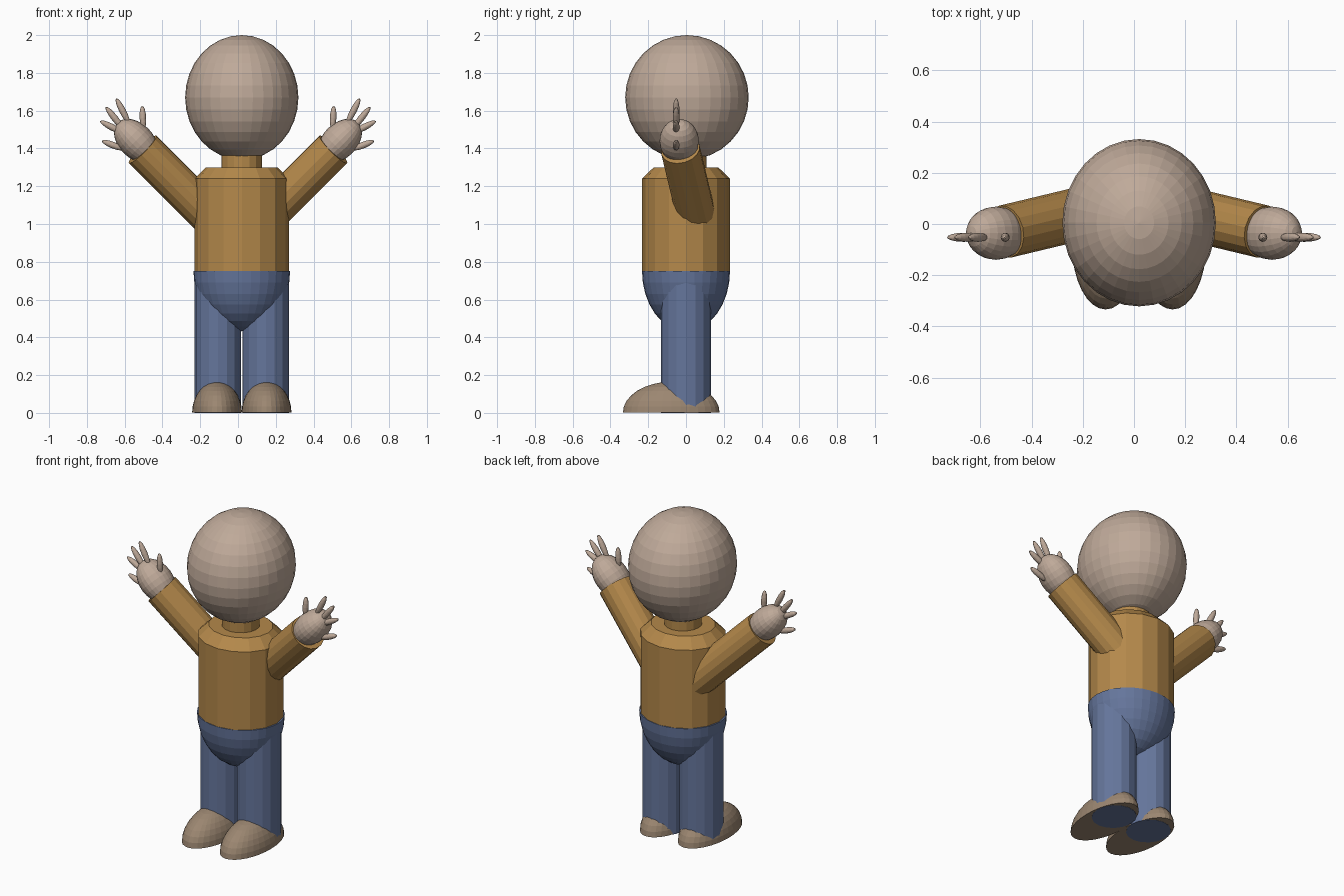
import bpy, bmesh
from math import radians
from mathutils import Matrix, Vector

if "Cube" in bpy.data.objects:
    bpy.data.objects.remove(bpy.data.objects["Cube"])


def material(name, rgb):
    m = bpy.data.materials.new(name)
    m.diffuse_color = (*rgb, 1)
    m.use_nodes = True
    m.node_tree.nodes["Principled BSDF"].inputs["Base Color"].default_value = m.diffuse_color
    return m


SKIN = material("skin", (0.52, 0.40, 0.32))
SWEATER = material("sweater", (0.46, 0.25, 0.07))
DENIM = material("denim", (0.13, 0.18, 0.33))
LEATHER = material("leather", (0.33, 0.24, 0.165))


def finish(name, bm, mat):
    bmesh.ops.recalc_face_normals(bm, faces=bm.faces)
    mesh = bpy.data.meshes.new(name)
    bm.to_mesh(mesh)
    bm.free()
    mesh.materials.append(mat)
    ob = bpy.data.objects.new(name, mesh)
    bpy.context.collection.objects.link(ob)
    return ob


def ellipsoid(name, mat, center, radii, rot=Matrix(), seg=32, rings=16, keep=0):
    """keep: 0 whole, 1 upper half, -1 lower half"""
    bm = bmesh.new()
    bmesh.ops.create_uvsphere(bm, u_segments=seg, v_segments=rings, radius=1)
    if keep:
        r = bmesh.ops.bisect_plane(bm, geom=bm.verts[:] + bm.edges[:] + bm.faces[:], dist=1e-4,
                                   plane_co=(0, 0, 0), plane_no=(0, 0, -keep), clear_outer=True)
        rim = [e for e in bm.edges if e.is_boundary]
        bmesh.ops.holes_fill(bm, edges=rim, sides=0)
    bm.transform(Matrix.Translation(center) @ rot @ Matrix.Diagonal((*radii, 1)))
    return finish(name, bm, mat)


def tube(name, mat, start, end, rx, ry, sides=16):
    a, b = Vector(start), Vector(end)
    d = b - a
    rot = d.to_track_quat('Z', 'Y').to_matrix().to_4x4()
    bm = bmesh.new()
    bmesh.ops.create_cone(bm, cap_ends=True, segments=sides, radius1=1, radius2=1, depth=1)
    bm.transform(Matrix.Translation((a + b) / 2) @ rot @ Matrix.Diagonal((rx, ry, d.length, 1)))
    return finish(name, bm, mat)


CX = 0.02  # the body sits slightly right of the arm span's centre

# Head and neck
ellipsoid("head", SKIN, (CX, 0.005, 1.67), (0.30, 0.327, 0.33))
tube("neck", SWEATER, (CX, 0, 1.25), (CX, 0, 1.40), 0.108, 0.108)

# Torso with a bevelled shoulder rim
bm = bmesh.new()
bmesh.ops.create_cone(bm, cap_ends=True, segments=16, radius1=1, radius2=1, depth=1)
bm.transform(Matrix.Translation((CX, 0, 1.025)) @ Matrix.Diagonal((0.25, 0.232, 0.55, 1)))
rim = [e for e in bm.edges if all(v.co.z > 1.29 for v in e.verts)]
bmesh.ops.bevel(bm, geom=rim, offset=0.06, offset_type='OFFSET', segments=1, affect='EDGES')
finish("torso", bm, SWEATER)

# Rounded hips
ellipsoid("hips", DENIM, (CX, 0, 0.752), (0.256, 0.233, 0.32), keep=-1)

# Finger tips and roots as (x, z) pairs
FINGERS = [((0.507, 1.625), (0.500, 1.50)),
           ((0.645, 1.665), (0.575, 1.53)),
           ((0.700, 1.620), (0.605, 1.50)),
           ((0.730, 1.545), (0.605, 1.48)),
           ((0.720, 1.440), (0.605, 1.395))]

for side, s in (("left", -1), ("right", 1)):
    # Leg and shoe
    x = CX + s * 0.127
    tube(side + "_leg", DENIM, (x, 0, 0), (x, 0, 0.71), 0.124, 0.132)
    ellipsoid(side + "_shoe", LEATHER, (CX + s * 0.131, -0.078, 0.001),
              (0.132, 0.256, 0.164), keep=1)

    # Raised arm and hand
    tube(side + "_arm", SWEATER, (s * 0.10, 0.067, 0.99),
         (s * 0.505, -0.03, 1.395), 0.104, 0.104)
    ellipsoid(side + "_hand", SKIN, (s * 0.54, -0.036, 1.44), (0.092, 0.104, 0.137),
              Matrix.Rotation(s * radians(45), 4, 'Y'), seg=24, rings=12)

    # Fingers
    for i, (tip, root) in enumerate(FINGERS, 1):
        a = Vector((s * root[0], -0.052, root[1]))
        b = Vector((s * tip[0], -0.052, tip[1]))
        d = b - a
        rot = d.to_track_quat('Z', 'Y').to_matrix().to_4x4()
        ellipsoid(f"{side}_finger_{i}", SKIN, (a + b) / 2,
                  (0.0175, 0.0175, d.length / 2), rot, seg=16, rings=8)
